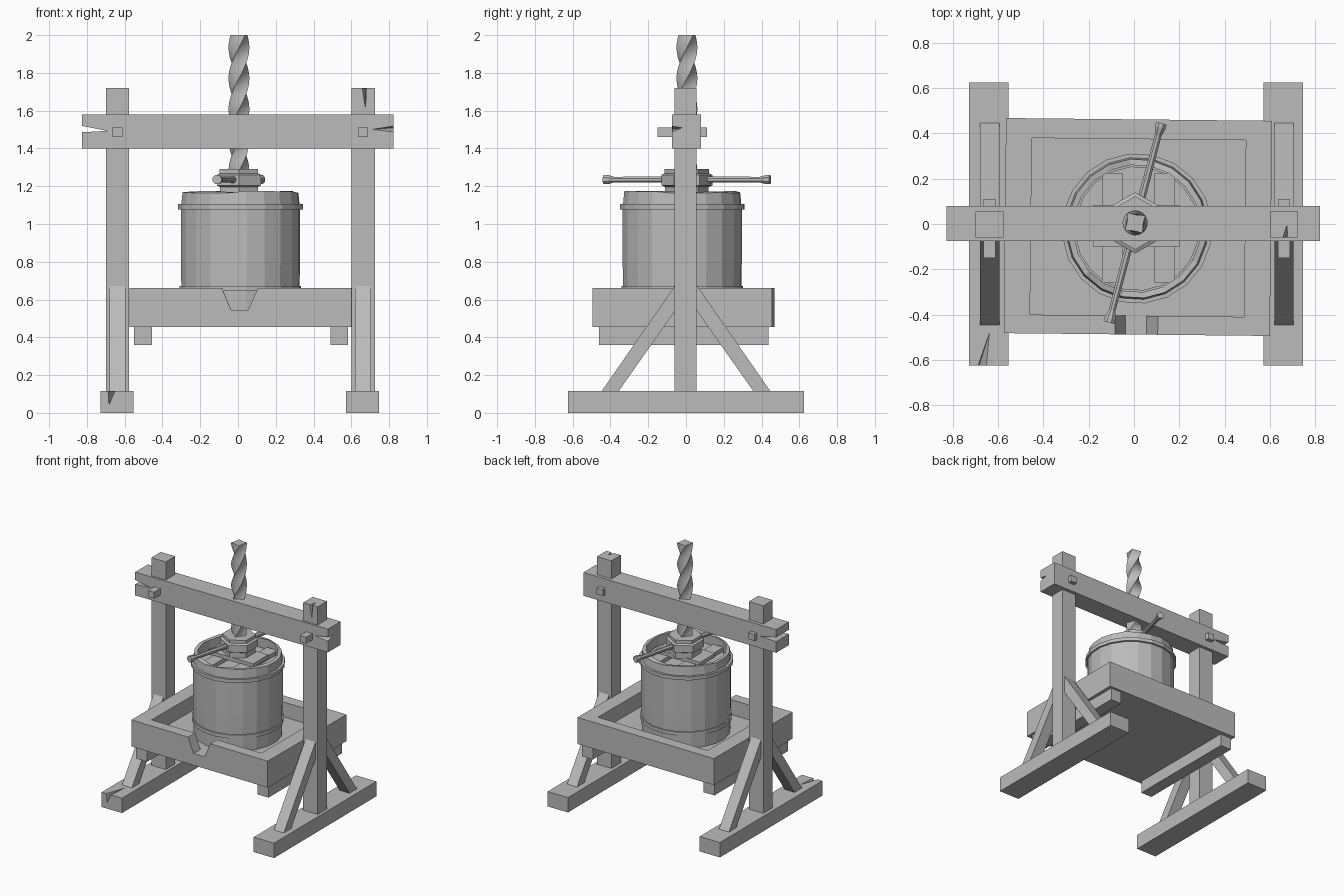
import bpy, bmesh, random
from math import cos, sin, pi, radians
from mathutils import Vector, Matrix

random.seed(4)
cube = bpy.data.objects.get("Cube")
if cube:
    bpy.data.objects.remove(cube, do_unlink=True)

grey = bpy.data.materials.new("plain grey")
grey.use_nodes = True
tone = (0.5, 0.5, 0.5, 1)
grey.diffuse_color = tone
grey.node_tree.nodes["Principled BSDF"].inputs["Base Color"].default_value = tone


def finish(name, bm):
    bmesh.ops.recalc_face_normals(bm, faces=bm.faces)
    mesh = bpy.data.meshes.new(name)
    bm.to_mesh(mesh)
    bm.free()
    mesh.materials.append(grey)
    obj = bpy.data.objects.new(name, mesh)
    bpy.context.collection.objects.link(obj)
    return obj


def hull(name, points):
    bm = bmesh.new()
    for p in points:
        bm.verts.new(p)
    bmesh.ops.convex_hull(bm, input=bm.verts)
    bmesh.ops.dissolve_limit(bm, angle_limit=0.01, verts=bm.verts, edges=bm.edges)
    return finish(name, bm)


def box(name, x, y, z):
    return hull(name, [(a, b, c) for a in x for b in y for c in z])


def loft(name, rings, closed=False):
    """Skin a list of rings; closed joins the last ring to the first."""
    bm = bmesh.new()
    rows = [[bm.verts.new(p) for p in ring] for ring in rings]
    n = len(rows[0])
    pairs = list(zip(rows, rows[1:]))
    if closed:
        pairs.append((rows[-1], rows[0]))
    else:
        bm.faces.new(rows[0])
        bm.faces.new(rows[-1])
    for a, b in pairs:
        for i in range(n):
            j = (i + 1) % n
            bm.faces.new((a[i], a[j], b[j], b[i]))
    return finish(name, bm)


def ring(r, z, sides, centre=(0, 0), turn=0.0):
    return [(centre[0] + r * cos(turn + 2 * pi * i / sides),
             centre[1] + r * sin(turn + 2 * pi * i / sides), z) for i in range(sides)]


def lathe(name, profile, sides, centre, turn=0.0, closed=False):
    return loft(name, [ring(r, z, sides, centre, turn) for r, z in profile], closed)


def cut(obj, cutter):
    cutter.hide_render = True
    mod = obj.modifiers.new("cut", 'BOOLEAN')
    mod.operation = 'DIFFERENCE'
    mod.solver = 'EXACT'
    mod.object = cutter
    bpy.context.view_layer.objects.active = obj
    bpy.ops.object.modifier_apply(modifier=mod.name)
    bpy.data.objects.remove(cutter, do_unlink=True)


# Side frames: foot, post, peg and two braces on each side
for side, x in (("right", -0.64), ("left", 0.66)):
    foot = box(side + "_foot", (x - 0.088, x + 0.086), (-0.625, 0.625), (0, 0.115))
    post = box(side + "_post", (x - 0.06, x + 0.064), (-0.06, 0.055), (0.1, 1.72))
    box(side + "_peg", (x - 0.025, x + 0.028), (-0.15, 0.11), (1.46, 1.51))
    for end, s in (("front", -1), ("back", 1)):
        line = ((0.45, 0.11), (0.36, 0.11), (0.04, 0.565), (0.04, 0.7))
        hull(f"{side}_{end}_brace",
             [(x + dx, s * y, z) for dx in (-0.04, 0.045) for y, z in line])
    # Splits in the timber
    if side == "right":
        cut(foot, hull("split", [(-0.69, -0.63, 0.12), (-0.65, -0.63, 0.12),
                                 (-0.685, -0.63, 0.04), (-0.635, -0.47, 0.12)]))
    else:
        cut(post, hull("split", [(0.655, -0.065, 1.725), (0.68, -0.065, 1.725),
                                 (0.675, -0.065, 1.6), (0.675, -0.005, 1.725)]))

# Crossbeam with split ends
beam = box("crossbeam", (-0.827, 0.822), (-0.075, 0.08), (1.4, 1.58))
cut(beam, hull("split", [(a, y, z) for y in (-0.1, 0.1)
                         for a, z in ((-0.84, 1.485), (-0.84, 1.522), (-0.69, 1.493))]))
cut(beam, hull("split", [(0.83, -0.08, 1.485), (0.83, -0.08, 1.52),
                         (0.7, -0.08, 1.5), (0.83, -0.015, 1.51)]))

# Tray with hollow centre and a pouring notch in the front wall
tray = box("tray", (-0.57, 0.605), (-0.488, 0.462), (0.455, 0.66))
cut(tray, box("hollow", (-0.455, 0.49), (-0.405, 0.375), (0.545, 0.8)))
cut(tray, hull("notch", [(x, y, z) for y in (-0.6, -0.38) for x, z in
                         ((-0.082, 0.665), (0.112, 0.665), (0.06, 0.546), (-0.033, 0.546))]))
tray.data.transform(Matrix.Rotation(radians(-0.6), 4, 'Z'))

# Bearers below the tray
for name, x in (("right_bearer", (-0.55, -0.455)), ("left_bearer", (0.49, 0.583))):
    box(name, x, (-0.46, 0.438), (0.36, 0.46))

# Barrel of flat staves with uneven tops
hub = (0.013, -0.02)
barrel = lathe("barrel", [(0.312, 0.54), (0.317, 0.8), (0.317, 1.08), (0.308, 1.17),
                          (0.282, 1.17), (0.285, 1.0), (0.285, 0.54)], 20, hub, 0.1, True)
for v in barrel.data.vertices:
    if v.co.z > 1.15:
        v.co.z += random.uniform(-0.008, 0.006)
for name, r, low, high in (("upper_hoop", 0.332, 1.078, 1.105), ("lower_hoop", 0.323, 0.645, 0.672)):
    lathe(name, [(r, low), (r, high), (0.3, high), (0.3, low)], 20, hub, 0.1, True)

# Pressing lid: disc, two planks and a cross block
lathe("lid", [(0.275, 1.05), (0.275, 1.1)], 20, hub, 0.1)
box("right_lid_plank", (-0.14, -0.05), (-0.26, 0.225), (1.095, 1.13))
box("left_lid_plank", (0.09, 0.18), (-0.26, 0.225), (1.095, 1.13))
box("lid_cross_block", (-0.18, 0.2), (-0.1, 0.085), (1.125, 1.155))

# Hexagonal nut and twisted screw
axis = (0.005, 0.005)
lathe("nut", [(0.115, 1.15), (0.115, 1.195), (0.135, 1.205), (0.135, 1.26),
              (0.118, 1.268), (0.118, 1.292)], 6, axis, pi / 2)
steps = 48
rings = []
for k in range(steps + 1):
    t = k / steps
    rings.append([(axis[0] + r * cos(a), axis[1] + r * sin(a), 1.28 + 0.72 * t)
                  for i in range(8)
                  for r, a in [((0.055, 0.036)[i % 2], i * pi / 4 + t * 2.2 * pi)]])
screw = loft("screw", rings)
for poly in screw.data.polygons:
    poly.use_smooth = abs(poly.normal.z) < 0.9
bpy.ops.object.select_all(action='DESELECT')
screw.select_set(True)
bpy.context.view_layer.objects.active = screw
bpy.ops.object.shade_smooth_by_angle(angle=radians(30))

# Turning bar with flared ends
profile = [(0.026, -0.455), (0.026, -0.435), (0.016, -0.4), (0.019, 0),
           (0.016, 0.4), (0.026, 0.435), (0.026, 0.455)]
bar = lathe("turning_bar", profile, 8, (0, 0), pi / 8)
direction = Vector((0.25, 0.95, 0)).to_track_quat('Z', 'Y').to_matrix().to_4x4()
bar.data.transform(Matrix.Translation((axis[0], axis[1], 1.235)) @ direction)
